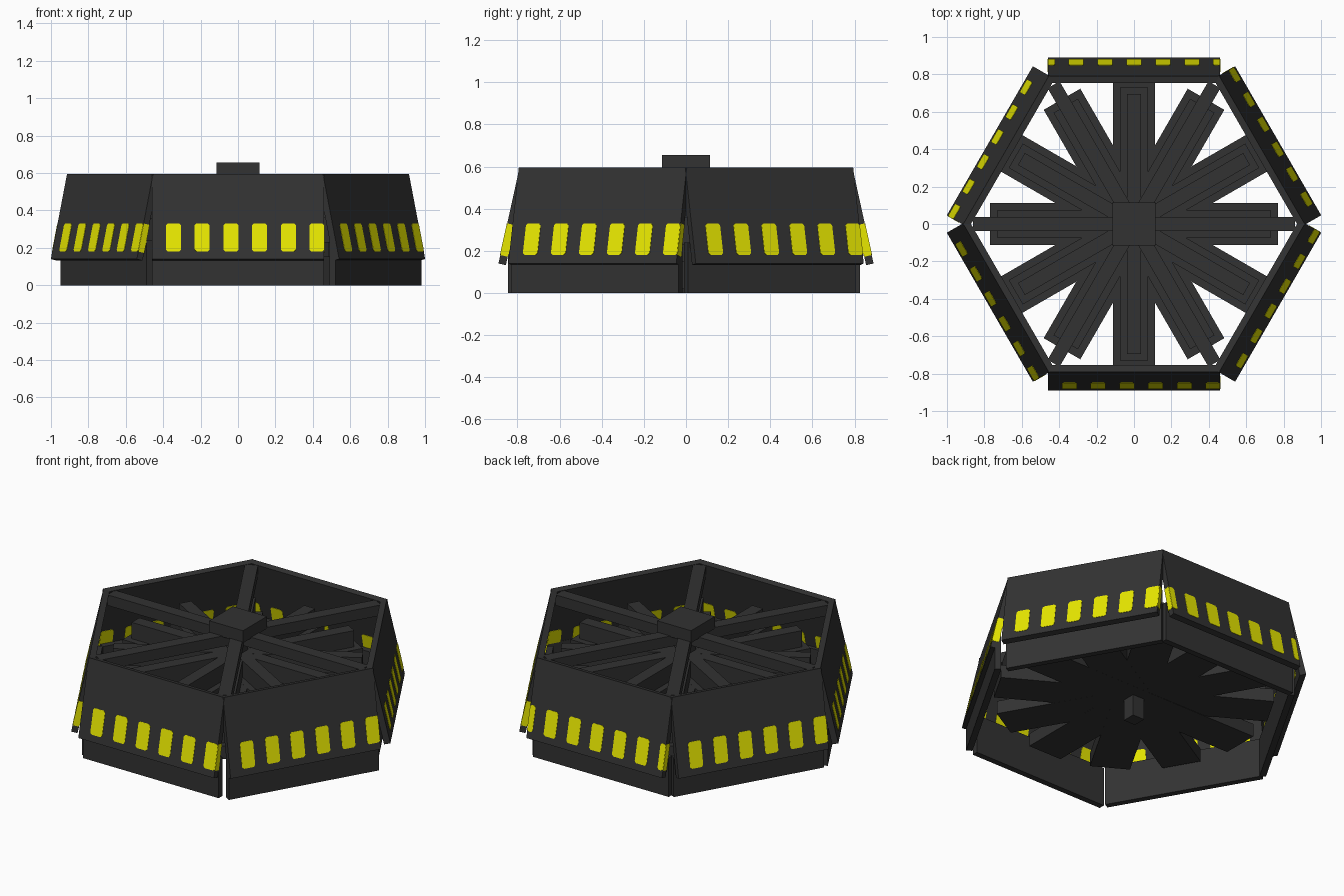
import bpy, bmesh, math
from mathutils import Matrix, Vector

if "Cube" in bpy.data.objects:
    bpy.data.objects.remove(bpy.data.objects["Cube"])


def material(name, rgb):
    m = bpy.data.materials.new(name)
    m.diffuse_color = (*rgb, 1)
    m.use_nodes = True
    m.node_tree.nodes["Principled BSDF"].inputs["Base Color"].default_value = m.diffuse_color
    return m


GREY = material("dark grey", (0.032, 0.032, 0.032))
YELLOW = material("warning yellow", (0.8, 0.8, 0.0))


def finish(name, bm, mat, matrix=None):
    if matrix is not None:
        bm.transform(matrix)
    bmesh.ops.recalc_face_normals(bm, faces=bm.faces)
    me = bpy.data.meshes.new(name)
    bm.to_mesh(me)
    bm.free()
    me.materials.append(mat)
    ob = bpy.data.objects.new(name, me)
    bpy.context.collection.objects.link(ob)
    return ob


def add_box(bm, lo, hi):
    lo, hi = Vector(lo), Vector(hi)
    size = hi - lo
    bmesh.ops.create_cube(bm, size=1, matrix=Matrix.Translation((lo + hi) / 2)
                          @ Matrix.Diagonal((*size, 1)))


def add_stripe(bm, u0, u1, v0, v1, w0, w1, c=0.01):
    # thin plate with clipped corners
    pts = [(u0 + c, v0), (u1 - c, v0), (u1, v0 + c), (u1, v1 - c),
           (u1 - c, v1), (u0 + c, v1), (u0, v1 - c), (u0, v0 + c)]
    lower = [bm.verts.new((u, v, w0)) for u, v in pts]
    upper = [bm.verts.new((u, v, w1)) for u, v in pts]
    bm.faces.new(lower[::-1])
    bm.faces.new(upper)
    for i in range(8):
        j = (i + 1) % 8
        bm.faces.new((lower[i], lower[j], upper[j], upper[i]))


HALF, THICK = 0.46, 0.036
BOTTOM_A, BOTTOM_Z, TOP_A, TOP_Z = 0.89, 0.14, 0.79, 0.595
LENGTH = math.hypot(BOTTOM_A - TOP_A, TOP_Z - BOTTOM_Z)

SIDES = [("front", -90, 0.845), ("front_right", -30, 0.866),
         ("back_right", 30, 0.815), ("back", 90, 0.825),
         ("back_left", 150, 0.825), ("front_left", 210, 0.831)]

for name, deg, skirt in SIDES:
    a = math.radians(deg)
    out = Vector((math.cos(a), math.sin(a), 0))
    tan = Vector((-math.sin(a), math.cos(a), 0))
    up = (out * (TOP_A - BOTTOM_A) + Vector((0, 0, TOP_Z - BOTTOM_Z))).normalized()
    nrm = tan.cross(up)
    frame = Matrix((tan, up, nrm)).transposed().to_4x4()
    frame.translation = out * BOTTOM_A + Vector((0, 0, BOTTOM_Z))

    # sloping armour panel
    bm = bmesh.new()
    add_box(bm, (-HALF, 0, -THICK), (HALF, LENGTH, 0))
    finish(name + "_panel", bm, GREY, frame)

    # yellow warning stripes, outside, inside and on the panel ends
    bm = bmesh.new()
    if name == "back":
        centres = [0.1545 * k for k in range(-3, 4)]
    else:
        centres = [-0.345 + 0.1535 * k for k in range(6)]
    v0, v1 = 0.041, 0.195
    for c in centres:
        u0, u1 = max(c - 0.04, -HALF), min(c + 0.04, HALF)
        add_stripe(bm, u0, u1, v0, v1, 0, 0.002)
        add_stripe(bm, u0, u1, v0, v1, -THICK - 0.002, -THICK)
        if u1 > HALF - 0.005:
            add_box(bm, (HALF, v0, -THICK), (HALF + 0.002, v1, 0))
        if u0 < -HALF + 0.005:
            add_box(bm, (-HALF - 0.002, v0, -THICK), (-HALF, v1, 0))
    finish(name + "_stripes", bm, YELLOW, frame)

    # upright skirt under the panel
    bm = bmesh.new()
    add_box(bm, (skirt - 0.036, -HALF, 0), (skirt, HALF, 0.24))
    finish(name + "_skirt", bm, GREY, Matrix.Rotation(a, 4, 'Z'))

# twelve stepped spokes, built as six crossing bars
for i in range(6):
    bm = bmesh.new()
    for r, w, z0, z1 in ((0.77, 0.113, 0.15, 0.23), (0.73, 0.075, 0.23, 0.36),
                         (0.695, 0.037, 0.36, 0.46)):
        e = i * 0.0003  # keeps crossing faces from coinciding
        add_box(bm, (-r, -w, z0 + e), (r, w, z1 + e))
    finish("spoke_bar_%d" % i, bm, GREY, Matrix.Rotation(math.radians(30 * i), 4, 'Z'))

# corner struts
for i in range(3):
    bm = bmesh.new()
    add_box(bm, (-0.86, -0.037, 0.52 + i * 0.0003), (0.86, 0.037, 0.585 + i * 0.0003))
    finish("corner_strut_%d" % i, bm, GREY, Matrix.Rotation(math.radians(60 * i), 4, 'Z'))

# central hub and the peg below it
bm = bmesh.new()
add_box(bm, (-0.115, -0.115, 0.58), (0.115, 0.115, 0.655))
finish("hub", bm, GREY)
bm = bmesh.new()
add_box(bm, (-0.04, -0.04, 0.02), (0.04, 0.04, 0.6))
finish("hub_peg", bm, GREY)
